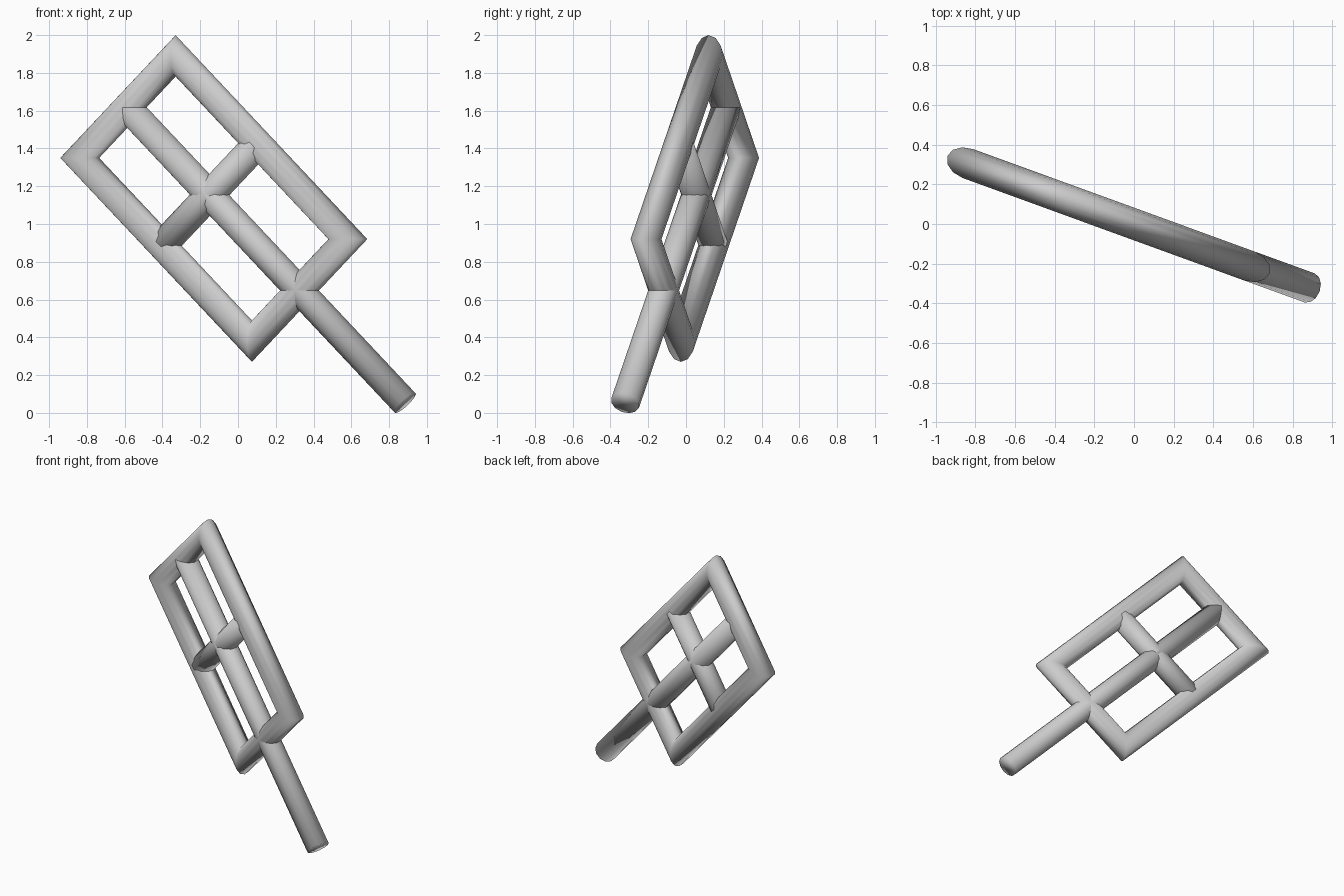
import bpy, bmesh, math
from mathutils import Matrix, Vector

if "Cube" in bpy.data.objects:
    bpy.data.objects.remove(bpy.data.objects["Cube"])

R = 0.0775      # tube radius
N = 12          # sides of each tube
HA, HB = 0.686, 0.382   # half length and half width of the frame centreline

# Flat layout (a along the handle, b across, n out of plane) tilted into place
turn = math.radians(-20)
U = Vector((math.cos(turn), math.sin(turn), 0))
Z = Vector((0, 0, 1))
A = (U - Z).normalized()
B = (U + Z).normalized()
C = U * -0.1365 + Z * 1.135
PLACE = Matrix((A, B, A.cross(B))).transposed().to_4x4()
PLACE.translation = C


def make(name, rings, closed):
    """Skin a tube through rings of points, then tilt it into place."""
    bm = bmesh.new()
    rows = [[bm.verts.new(p) for p in ring] for ring in rings]
    for i in range(len(rows) if closed else len(rows) - 1):
        r0, r1 = rows[i], rows[(i + 1) % len(rows)]
        for k in range(N):
            j = (k + 1) % N
            bm.faces.new((r0[k], r0[j], r1[j], r1[k]))
    if not closed:
        bm.faces.new(rows[0])
        bm.faces.new(rows[-1])
    bm.transform(PLACE)
    bmesh.ops.recalc_face_normals(bm, faces=bm.faces)
    for f in bm.faces:
        f.smooth = True
    me = bpy.data.meshes.new(name)
    bm.to_mesh(me)
    bm.free()
    ob = bpy.data.objects.new(name, me)
    bpy.context.collection.objects.link(ob)
    return ob


def rod(name, start, end, phase=0.0):
    start, end = Vector(start), Vector(end)
    d = (end - start).normalized()
    side = Vector((-d.y, d.x, 0))
    angles = [2 * math.pi * k / N + phase for k in range(N)]
    ring = [side * R * math.cos(t) + Vector((0, 0, R * math.sin(t))) for t in angles]
    return make(name, [[start + p for p in ring], [end + p for p in ring]], False)


# Rectangular frame with mitred corners
corners = []
for sa, sb in ((1, 1), (-1, 1), (-1, -1), (1, -1)):
    ring = []
    for k in range(N):
        t = 2 * math.pi * k / N
        o = R * math.cos(t)
        ring.append(Vector((sa * (HA + o), sb * (HB + o), R * math.sin(t))))
    corners.append(ring)
make("frame", corners, True)

# Long centre bar that runs on as the handle, and the short cross bar
rod("handle_bar", (-HA, -0.003, 0), (1.527, -0.003, 0))
rod("cross_bar", (-0.03, -HB, 0), (-0.03, HB, 0), math.pi / N)
